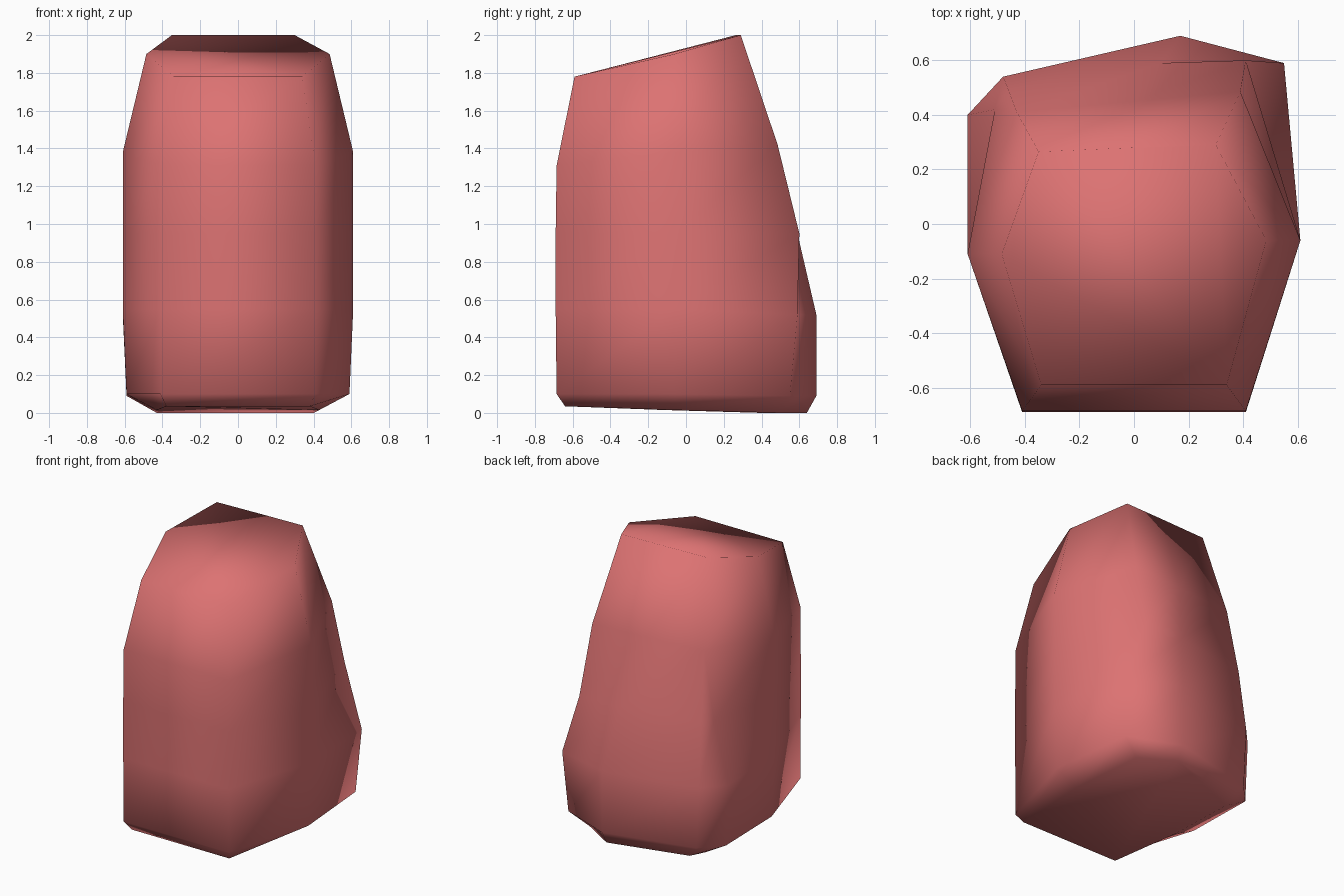
import bpy
import bmesh

# Remove the default object
default = bpy.data.objects.get("Cube")
if default:
    bpy.data.objects.remove(default, do_unlink=True)


def make_material(name, colour):
    material = bpy.data.materials.new(name)
    material.use_nodes = True
    material.diffuse_color = colour
    shader = material.node_tree.nodes["Principled BSDF"]
    shader.inputs["Base Color"].default_value = colour
    return material


def ring(front, side, back, back_z):
    """One closed outline: mirrored front corners, mirrored flanks, uneven back."""
    front_x, front_y, front_z = front
    side_x, side_z = side
    outline = [(-front_x, front_y, front_z), (front_x, front_y, front_z)]
    outline.append((side_x, -0.06, side_z))
    outline += [(x, y, back_z) for x, y in back]
    outline.append((-side_x, -0.11, side_z))
    return outline


def loft(name, rings, material):
    """Skin the outlines from bottom to top and cap both ends."""
    bm = bmesh.new()
    loops = [[bm.verts.new(point) for point in outline] for outline in rings]
    for lower, upper in zip(loops, loops[1:]):
        count = len(lower)
        for i in range(count):
            j = (i + 1) % count
            bm.faces.new((lower[i], lower[j], upper[j], upper[i]))
    bm.faces.new(loops[0][::-1])
    bm.faces.new(loops[-1])
    # Close up corners that meet in a single point
    bmesh.ops.remove_doubles(bm, verts=bm.verts[:], dist=0.001)
    bmesh.ops.recalc_face_normals(bm, faces=bm.faces[:])
    for face in bm.faces:
        face.smooth = True

    mesh = bpy.data.meshes.new(name)
    bm.to_mesh(mesh)
    bm.free()
    mesh.materials.append(material)
    obj = bpy.data.objects.new(name, mesh)
    bpy.context.collection.objects.link(obj)
    return obj


red_stone = make_material("dusty red stone", (0.72, 0.17, 0.17, 1.0))

# Underside, chamfer, bulge, waist, shoulder and sloping crown
rock_rings = [
    ring(front=(0.38, -0.64, 0.035), side=(0.43, 0.015),
         back=[(0.4, 0.5), (0.17, 0.64), (-0.38, 0.5), (-0.43, 0.4)], back_z=0.0),
    ring(front=(0.41, -0.685, 0.1), side=(0.59, 0.1),
         back=[(0.53, 0.55), (0.17, 0.69), (-0.46, 0.54), (-0.59, 0.4)], back_z=0.09),
    ring(front=(0.41, -0.69, 0.55), side=(0.61, 0.55),
         back=[(0.55, 0.59), (0.17, 0.69), (-0.48, 0.54), (-0.61, 0.4)], back_z=0.52),
    ring(front=(0.41, -0.69, 0.95), side=(0.61, 0.95),
         back=[(0.41, 0.6), (0.1, 0.59), (-0.46, 0.49), (-0.51, 0.42)], back_z=0.95),
    ring(front=(0.41, -0.685, 1.31), side=(0.61, 1.38),
         back=[(0.39, 0.485), (0.0, 0.45), (-0.43, 0.41), (-0.43, 0.41)], back_z=1.42),
    ring(front=(0.34, -0.59, 1.78), side=(0.485, 1.9),
         back=[(0.3, 0.29), (0.0, 0.28), (-0.35, 0.265), (-0.35, 0.265)], back_z=2.0),
]
loft("rock", rock_rings, red_stone)
